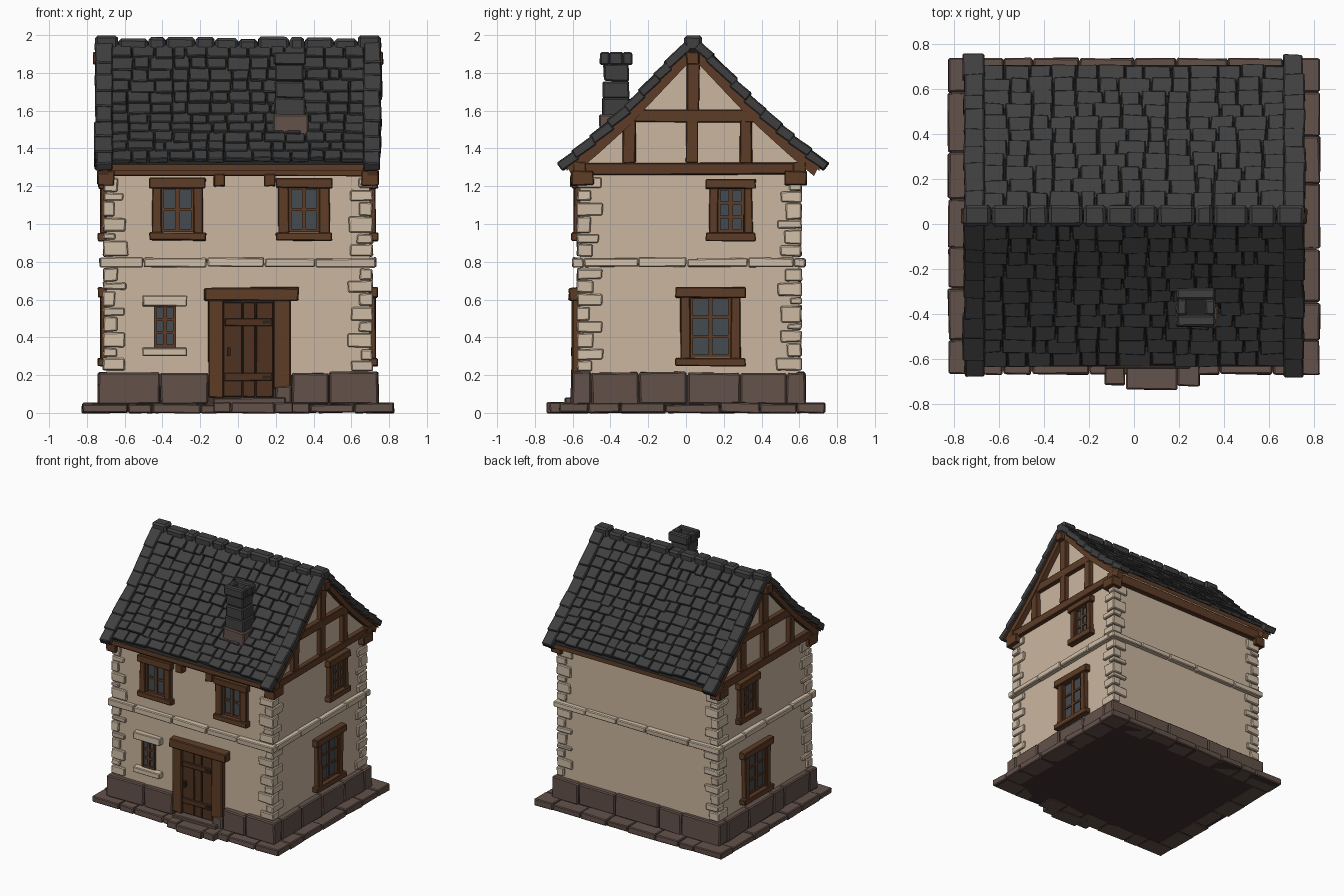
import bpy, bmesh, math, random
from mathutils import Matrix, Vector

if "Cube" in bpy.data.objects:
    bpy.data.objects.remove(bpy.data.objects["Cube"])
random.seed(4)
R = random.uniform


def material(name, *rgb):
    m = bpy.data.materials.new(name)
    m.use_nodes = True
    m.diffuse_color = (*rgb, 1)
    m.node_tree.nodes["Principled BSDF"].inputs["Base Color"].default_value = (*rgb, 1)
    return m


PLASTER = material("plaster", .60, .47, .345)
QUOIN = material("pale_stone", .63, .51, .385)
STONE = material("brown_stone", .125, .083, .068)
MORTAR = material("dark_mortar", .05, .034, .028)
WOOD = material("timber", .112, .046, .02)
DOOR = material("door_planks", .078, .032, .014)
SLATE = material("slate", .05, .05, .05)
GAP = material("slate_shadow", .016, .016, .016)
GLASS = material("glass", .06, .07, .08)
IRON = material("iron", .02, .018, .016)

parts = {}


def mesh_of(name, mat, bevel=0.0):
    return parts.setdefault(name, (bmesh.new(), mat, bevel))[0]


def cube(bm, matrix, jitter=0.0):
    for v in bmesh.ops.create_cube(bm, size=1, matrix=matrix)["verts"]:
        v.co += Vector((R(-jitter, jitter), R(-jitter, jitter), R(-jitter, jitter)))


def box(bm, x0, x1, y0, y1, z0, z1, jitter=0.0, frame=Matrix()):
    centre = Matrix.Translation(((x0 + x1) / 2, (y0 + y1) / 2, (z0 + z1) / 2))
    cube(bm, frame @ centre @ Matrix.Diagonal((x1 - x0, y1 - y0, z1 - z0, 1)), jitter)


def cuts(a, b, size, gap=.004):
    """Split a run into uneven stones."""
    n = max(1, round((b - a) / size))
    e = [a] + [a + (b - a) * (i + R(-.25, .25)) / n for i in range(1, n)] + [b]
    return [(s + gap / 2, t - gap / 2) for s, t in zip(e, e[1:])]


def ring(bm, x, y0, y1, z0, z1, depth, size, door=None, jitter=.004):
    """Course of stones around the house, open at the door if asked."""
    runs = [(-x, door[0]), (door[1], x)] if door else [(-x, x)]
    for a, b in runs:
        for s, t in cuts(a, b, size):
            box(bm, s, t, y0, y0 + depth, z0, z1 + R(-.006, .003), jitter)
    for s, t in cuts(-x, x, size):
        box(bm, s, t, y1 - depth, y1, z0, z1 + R(-.006, .003), jitter)
    for side in (-1, 1):
        for s, t in cuts(y0 + depth, y1 - depth, size):
            lo, hi = sorted((side * x, side * (x - depth)))
            box(bm, lo, hi, s, t, z0, z1 + R(-.006, .003), jitter)


def prism(bm, outline, x0, x1):
    face = bm.faces.new([bm.verts.new((x0, y, z)) for y, z in outline])
    out = bmesh.ops.extrude_face_region(bm, geom=[face])["geom"]
    bmesh.ops.translate(bm, vec=(x1 - x0, 0, 0), verts=[v for v in out if isinstance(v, bmesh.types.BMVert)])
    bmesh.ops.recalc_face_normals(bm, faces=bm.faces)


# Roof curve: distance from the ridge line -> height
RIDGE = .037
CURVE = [(0, 2.01), (.05, 1.96), (.335, 1.655), (.5, 1.505), (.7, 1.335)]


def height(d):
    for (a, za), (b, zb) in zip(CURVE, CURVE[1:]):
        if d <= b or b == .7:
            return za + (zb - za) * (d - a) / (b - a)


def roof_line(drop, reach):
    ds = [-reach, -.5, -.335, 0, .335, .5, reach]
    return [(RIDGE + d, height(abs(d)) - drop) for d in ds]


# Ground slab, plinth and doorstep
WX, Y0, Y1 = .695, -.56, .595
box(mesh_of("foundation_core", MORTAR), -.81, .81, -.655, .725, .002, .042)
slab = mesh_of("ground_slab", STONE, .006)
ring(slab, .825, -.668, .736, 0, .05, .15, .22)
for a, b, y in ((-.13, -.04, -.715), (-.035, .19, -.735), (.195, .29, -.72)):
    box(slab, a, b, y, -.6, 0, .056, .003)
box(slab, -.13, .25, -.64, -.55, .045, .08, .003)
box(mesh_of("plinth_core", MORTAR), -.73, .73, -.575, .615, .04, .2)
plinth = mesh_of("plinth", STONE, .008)
ring(plinth, .742, -.602, .632, .045, .215, .1, .27, (-.155, .285))
box(plinth, .2, .285, -.612, -.55, .05, .145, .004)

# Plastered walls with both gables
outline = [(Y0, .1)] + [(Y0, 1.34)] + roof_line(.1, .55)[1:-1] + [(Y1, 1.34), (Y1, .1)]
prism(mesh_of("walls", PLASTER), outline, -WX, WX)

# Storey band and corner stones
ring(mesh_of("storey_band", QUOIN, .006), .733, -.602, .632, .772, .82, .06, .3)
quoins = mesh_of("corner_stones", QUOIN, .006)
for sx in (-1, 1):
    for front in (True, False):
        for lo, hi in ((.22, .768), (.825, 1.25)):
            for i, (s, t) in enumerate(cuts(lo, hi, .066, .008)):
                lx, ly = ((.12, .075) if (i + front) % 2 else (.07, .125))
                lx, ly = lx + R(-.015, .015), ly + R(-.015, .015)
                xa, xb = sorted((sx * .713, sx * (.713 - lx)))
                ya, yb = (-.577, -.577 + ly) if front else (.612 - ly, .612)
                box(quoins, xa, xb, ya, yb, s, t, .004)

# Timber frame on the gables, wall plates and beam ends
timber = mesh_of("timber_frame", WOOD, .005)
for s in (-1, 1):
    lo, hi = sorted((s * .68, s * .73))
    box(timber, lo, hi, -.56, .63, 1.262, 1.325, .004)
    box(timber, lo, hi, -.29, .365, 1.54, 1.605, .003)
    box(timber, lo, hi * 1, RIDGE - .035, RIDGE + .035, 1.6, 1.9, .003)
    box(timber, lo, hi, .0, .062, 1.32, 1.55, .003)
    for y in (-.3, .317):
        box(timber, lo, hi, y - .033, y + .033, 1.32, 1.55, .005)
    lo, hi = sorted((s * .68, s * .768))
    box(timber, lo, hi, RIDGE - .035, RIDGE + .035, 1.845, 1.91, .003)
    lo, hi = sorted((s * .655, s * .745))
    for ya, yb in ((-.605, -.49), (.525, .64)):
        box(timber, lo, hi, ya, yb, 1.205, 1.28, .004)
    lo, hi = sorted((s * .685, s * .738))
    prism(mesh_of("gable_rafters", WOOD), roof_line(.075, .66) + roof_line(.132, .64)[::-1], lo, hi)
for ya, yb in ((-.6, -.53), (.565, .635)):
    box(timber, -.735, .74, ya, yb, 1.255, 1.33, .003)
for x in (-.1, .168):
    box(timber, x - .03, x + .03, -.612, -.55, 1.2, 1.262, .004)

# Roof boards, field slates, verge slates and ridge caps
boards = mesh_of("roof_boards", GAP)
prism(boards, roof_line(.045, .67) + roof_line(.08, .67)[::-1], -.745, .745)


def slate(bm, side, d0, d1, x0, x1, drop, thick, tilt, jitter):
    a = math.atan2(height(d0) - height(d1), d1 - d0)
    d = (d0 + d1) / 2
    place = Matrix.Translation(((x0 + x1) / 2, RIDGE + side * d, height(d) - drop))
    turn = Matrix.Rotation(-side * (a - tilt), 4, "X")
    size = Matrix.Diagonal((x1 - x0, math.hypot(d1 - d0, height(d0) - height(d1)), thick, 1))
    cube(bm, place @ turn @ size, jitter)


slates = mesh_of("roof_slates", SLATE, .004)
verges = mesh_of("verge_slates", SLATE, .006)
ROWS = 11
step = .62 / ROWS
for side in (-1, 1):
    for i in range(ROWS):
        d = .035 + i * step
        for x0, x1 in cuts(-.67, .67, .105, .007):
            slate(slates, side, d - .012, d + step + R(-.002, .01), x0, x1, .04 + R(-.004, .004), .026, .16, .004)
    for d0, d1 in cuts(.03, .7, .085, -.006):
        for s in (-1, 1):
            x0, x1 = sorted((s * .664, s * (.758 + R(-.006, .004))))
            slate(verges, side, d0, d1, x0, x1, .034, .05, .08, .004)
caps = mesh_of("ridge_caps", SLATE, .014)
for x0, x1 in cuts(-.758, .758, .125):
    end = max(-x0, x1) > .74
    box(caps, x0, x1, RIDGE - .047, RIDGE + .047, 1.915, 1.998 if end else R(1.978, 1.992), .002)

# Chimney
box(mesh_of("chimney_base", STONE, .008), .185, .378, -.457, -.28, 1.4, 1.58, .006)
chimney = mesh_of("chimney", SLATE, .008)
for i in range(3):
    w = .083 - i * .004
    box(chimney, .274 - w, .274 + w, -.37 - w * .88, -.37 + w * .88, 1.575 + i * .09, 1.667 + i * .09, .004)
for a, b, c, d in ((.19, .36, -.456, -.405), (.19, .36, -.335, -.284),
                   (.19, .235, -.406, -.334), (.315, .36, -.406, -.334)):
    box(chimney, a, b, c, d, 1.842, 1.91, .002)
box(mesh_of("flue", GAP), .23, .32, -.41, -.33, 1.83, 1.855)


# Windows, built on a wall plane and turned to face outward
def wall_frame(angle, distance):
    return Matrix.Rotation(angle, 4, "Z") @ Matrix.Translation((0, -distance, 0))


FRONT = wall_frame(0, -Y0)
LEFT, RIGHT = (wall_frame(s * math.pi / 2, WX) for s in (1, -1))


def window(name, frame, u, z0, z1, glass, jamb, lintel, rows, surround=WOOD):
    """glass, jamb and lintel are half widths; z0 to z1 is the glazed height."""
    trim = mesh_of(name + "_surround", surround, .005)
    bars = mesh_of(name + "_bars", WOOD)
    box(mesh_of(name + "_glass", GLASS), u - glass, u + glass, -.006, .01, z0, z1, 0, frame)
    box(trim, u - lintel, u + lintel, -.045, .01, z1, z1 + .055, .003, frame)
    box(trim, u - lintel, u + lintel, -.047, .01, z0 - .053, z0 - .01, .003, frame)
    for s in (-1, 1):
        if surround == WOOD:
            a, b = sorted((u + s * glass, u + s * jamb))
            box(trim, a, b, -.034, .01, z0 - .015, z1 + .005, .003, frame)
        a, b = sorted((u + s * glass, u + s * (glass - .014)))
        box(bars, a, b, -.02, .01, z0, z1, 0, frame)
    box(bars, u - .011, u + .011, -.018, .01, z0, z1, 0, frame)
    for i in range(rows + 1):
        z = z0 + (z1 - z0) * i / rows
        box(bars, u - glass, u + glass, -.015, .01, z - .008, z + .008, 0, frame)


window("upper_window_right", FRONT, -.32, .965, 1.19, .085, .135, .15, 2)
window("upper_window_left", FRONT, .35, .965, 1.19, .08, .135, .15, 2)
window("small_window", FRONT, -.387, .355, .565, .058, .07, .118, 3, QUOIN)
for label, frame, s in (("left", LEFT, 1), ("right", RIGHT, -1)):
    window(label + "_gable_upper_window", frame, s * .237, .963, 1.185, .068, .115, .132, 3)
    window(label + "_gable_lower_window", frame, s * .13, .3, .61, .107, .16, .186, 3)

# Door with frame, rails, hinges and handle
door_frame = mesh_of("door_frame", WOOD, .006)
box(door_frame, -.155, -.08, -.045, .01, .08, .6, .004, FRONT)
box(door_frame, .19, .28, -.045, .01, .13, .6, .004, FRONT)
box(door_frame, -.178, .32, -.06, .01, .595, .665, .005, FRONT)
box(mesh_of("door_gap", IRON), -.09, .2, -.012, .01, .075, .6, 0, FRONT)
door = mesh_of("door", DOOR, .003)
for s, t in cuts(-.08, .19, .09, .006):
    box(door, s, t, -.028, .01, .085, .585, .001, FRONT)
iron = mesh_of("door_iron", IRON)
for z in (.19, .48):
    box(door, -.07, .18, -.04, 0, z - .02, z + .02, .002, FRONT)
    box(iron, .13, .185, -.045, 0, z - .008, z + .008, 0, FRONT)
box(iron, -.058, -.04, -.05, 0, .3, .345, 0, FRONT)

# Turn every part into an object
for name, (bm, mat, bevel) in parts.items():
    mesh = bpy.data.meshes.new(name)
    bm.to_mesh(mesh)
    bm.free()
    mesh.materials.append(mat)
    if name == "roof_boards":
        mesh.materials.append(WOOD)
        for p in mesh.polygons:
            p.material_index = int(p.normal.z < .1)
    ob = bpy.data.objects.new(name, mesh)
    bpy.context.scene.collection.objects.link(ob)
    if bevel:
        mod = ob.modifiers.new("worn_edges", "BEVEL")
        mod.width, mod.segments = bevel, 1
